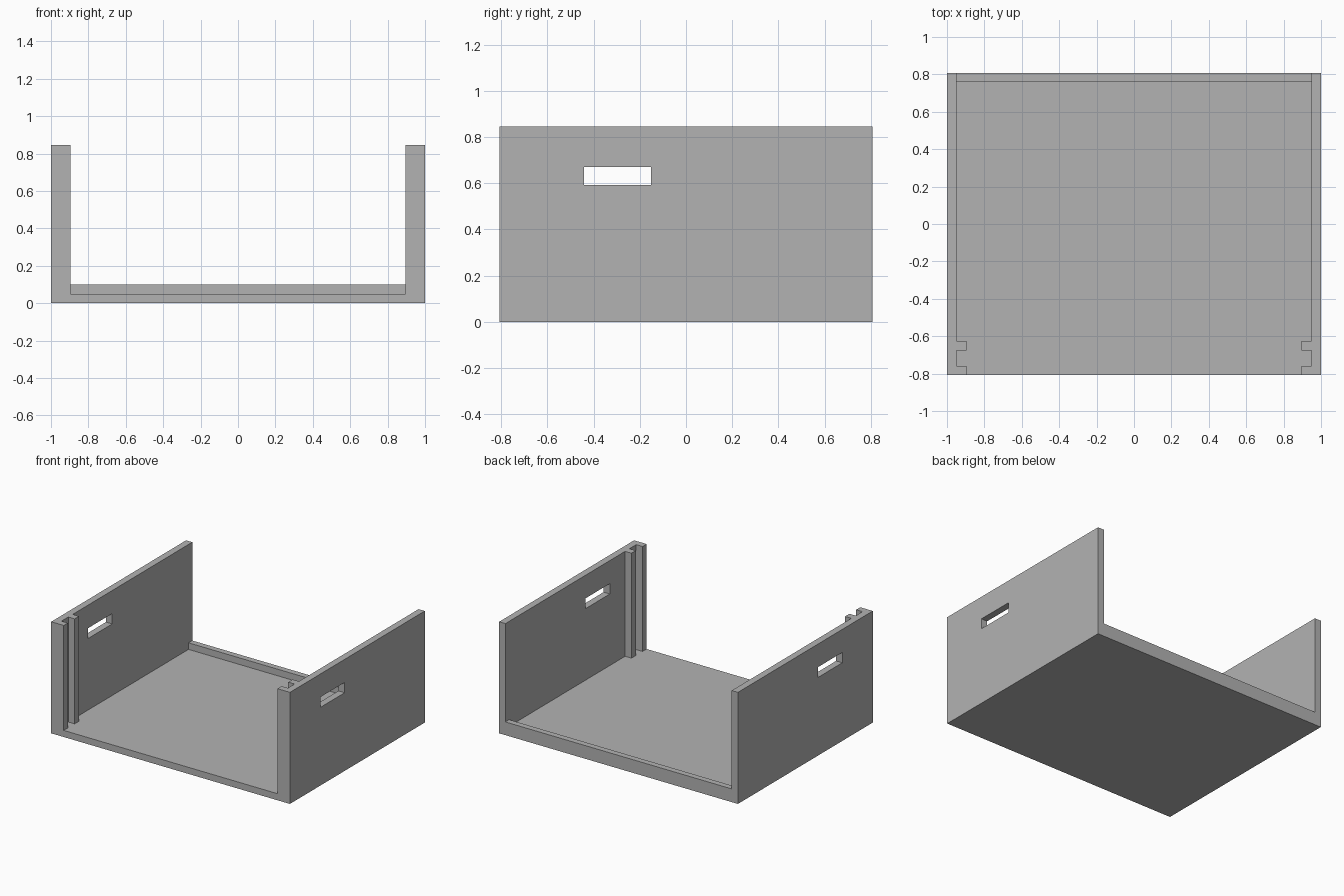
import bpy
import bmesh
from mathutils import Vector

cube = bpy.data.objects.get("Cube")
if cube:
    bpy.data.objects.remove(cube, do_unlink=True)

# Main dimensions
HALF_X, HALF_Y, HEIGHT = 1.0, 0.807, 0.845
INNER_X = 0.948      # inside face of the side walls
RAIL_X = 0.895       # inside face of the guide rails
FLOOR_Z, LIP_Z, LIP_Y = 0.05, 0.10, 0.762

# Single plain grey
grey = bpy.data.materials.new("plain grey")
grey.use_nodes = True
grey.diffuse_color = (0.45, 0.45, 0.45, 1)
grey.node_tree.nodes["Principled BSDF"].inputs["Base Color"].default_value = grey.diffuse_color


def prism(name, profile, extrusion):
    """Closed solid made by extruding a planar outline."""
    bm = bmesh.new()
    face = bm.faces.new([bm.verts.new(p) for p in profile])
    result = bmesh.ops.extrude_face_region(bm, geom=[face], use_keep_orig=True)
    moved = [g for g in result["geom"] if isinstance(g, bmesh.types.BMVert)]
    bmesh.ops.translate(bm, verts=moved, vec=Vector(extrusion))
    bmesh.ops.recalc_face_normals(bm, faces=bm.faces)
    mesh = bpy.data.meshes.new(name)
    bm.to_mesh(mesh)
    bm.free()
    mesh.materials.append(grey)
    obj = bpy.data.objects.new(name, mesh)
    bpy.context.collection.objects.link(obj)
    return obj


# Floor with the low raised lip along the back edge
floor_outline = [(-HALF_Y, 0), (HALF_Y, 0), (HALF_Y, LIP_Z),
                 (LIP_Y, LIP_Z), (LIP_Y, FLOOR_Z), (-HALF_Y, FLOOR_Z)]
prism("floor_with_back_lip", [(-INNER_X, y, z) for y, z in floor_outline],
      (2 * INNER_X, 0, 0))

# Side walls, each with two upright rails forming the front panel groove
wall_outline = [(HALF_X, -HALF_Y), (HALF_X, HALF_Y), (INNER_X, HALF_Y),
                (INNER_X, -0.625), (RAIL_X, -0.625), (RAIL_X, -0.677),
                (INNER_X, -0.677), (INNER_X, -0.758), (RAIL_X, -0.758),
                (RAIL_X, -HALF_Y)]
# Handle slot: y and z limits
slot_y, slot_z = (-0.442, -0.152), (0.592, 0.67)

for side, sign in (("left", 1), ("right", -1)):
    wall = prism(side + "_wall", [(sign * x, y, 0) for x, y in wall_outline],
                 (0, 0, HEIGHT))
    cutter = prism(side + "_slot_cutter",
                   [(sign * 0.9, slot_y[0], slot_z[0]), (sign * 0.9, slot_y[1], slot_z[0]),
                    (sign * 0.9, slot_y[1], slot_z[1]), (sign * 0.9, slot_y[0], slot_z[1])],
                   (sign * 0.2, 0, 0))
    cutter.hide_render = True
    cut = wall.modifiers.new("handle slot", 'BOOLEAN')
    cut.operation, cut.solver, cut.object = 'DIFFERENCE', 'EXACT', cutter
    bpy.context.view_layer.objects.active = wall
    bpy.ops.object.modifier_apply(modifier=cut.name)
    bpy.data.objects.remove(cutter, do_unlink=True)
